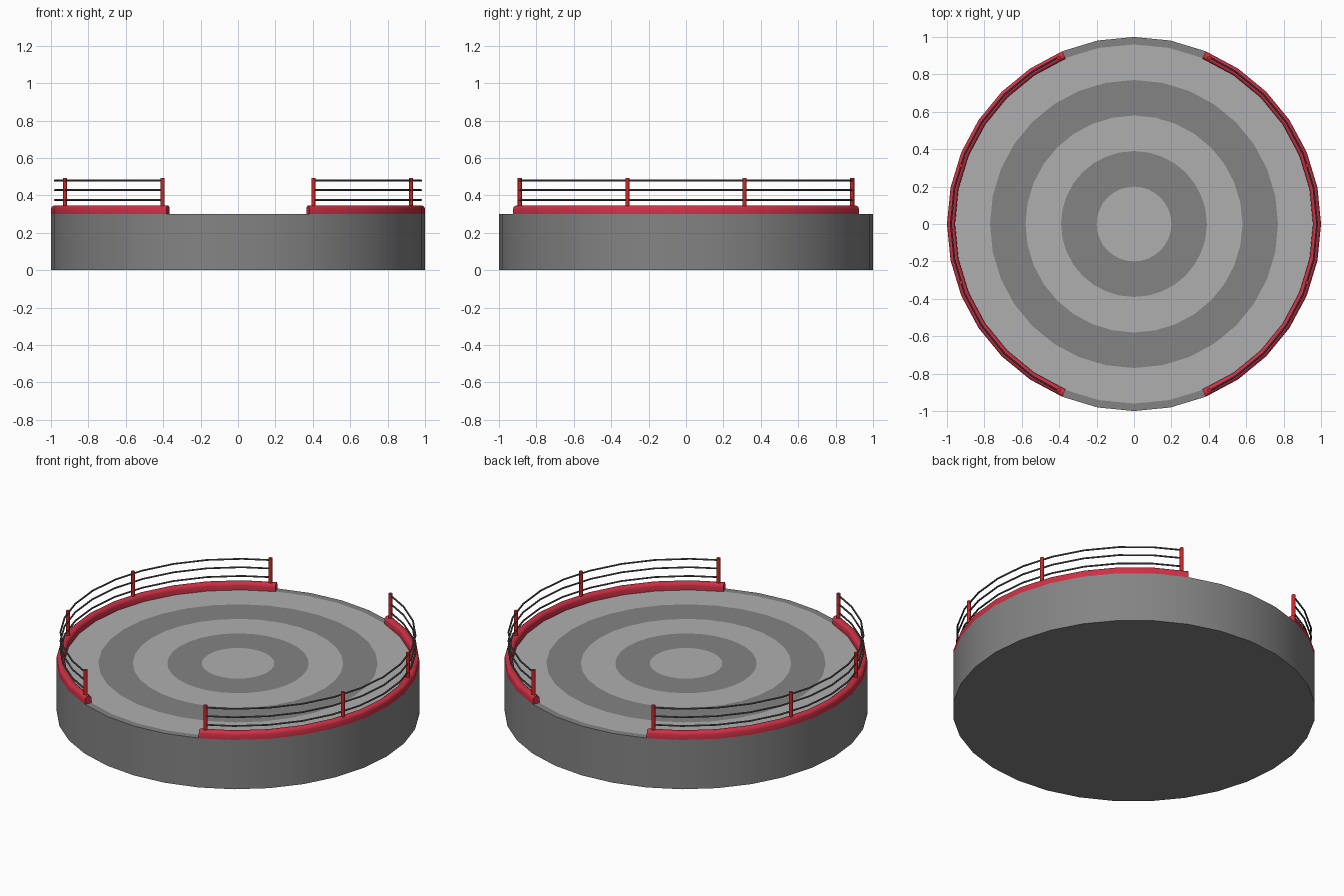
import bpy, bmesh
from math import sin, cos, pi, radians

if "Cube" in bpy.data.objects:
    bpy.data.objects.remove(bpy.data.objects["Cube"])

SIDES = 32
STEP = 2 * pi / SIDES


def material(name, rgb):
    m = bpy.data.materials.new(name)
    m.diffuse_color = (*rgb, 1)
    m.use_nodes = True
    m.node_tree.nodes["Principled BSDF"].inputs["Base Color"].default_value = m.diffuse_color
    return m


dark = material("dark_grey", (0.23, 0.23, 0.23))
light = material("light_grey", (0.43, 0.43, 0.43))
red = material("padding_red", (0.62, 0.03, 0.06))
post_red = material("post_red", (0.60, 0.02, 0.02))
cable = material("cable_grey", (0.10, 0.10, 0.10))


def finish(name, bm, mats, angle=40):
    bmesh.ops.recalc_face_normals(bm, faces=bm.faces)
    me = bpy.data.meshes.new(name)
    bm.to_mesh(me)
    bm.free()
    ob = bpy.data.objects.new(name, me)
    bpy.context.collection.objects.link(ob)
    for m in mats:
        me.materials.append(m)
    bpy.ops.object.select_all(action='DESELECT')
    ob.select_set(True)
    bpy.context.view_layer.objects.active = ob
    bpy.ops.object.shade_smooth_by_angle(angle=radians(angle))
    return ob


def sweep(name, profile, angles, mat):
    """Sweep a closed (radius, z) profile around z through the given angles."""
    bm = bmesh.new()
    rings = [[bm.verts.new((r * cos(a), r * sin(a), z)) for r, z in profile] for a in angles]
    n = len(profile)
    for p, q in zip(rings, rings[1:]):
        for i in range(n):
            j = (i + 1) % n
            bm.faces.new((p[i], p[j], q[j], q[i]))
    bm.faces.new(rings[0])
    bm.faces.new(rings[-1])
    return finish(name, bm, [mat])


# Platform drum with concentric coloured bands on its top face
bm = bmesh.new()
levels = [(1, 0), (1, 0.3), (0.96, 0.3), (0.77, 0.3), (0.58, 0.3), (0.39, 0.3), (0.2, 0.3)]
rings = [[bm.verts.new((r * cos(i * STEP), r * sin(i * STEP), z)) for i in range(SIDES)]
         for r, z in levels]
bm.faces.new(rings[0])
for k, (p, q) in enumerate(zip(rings, rings[1:])):
    for i in range(SIDES):
        j = (i + 1) % SIDES
        f = bm.faces.new((p[i], p[j], q[j], q[i]))
        f.material_index = 1 if k in (2, 4) else 0
bm.faces.new(rings[-1]).material_index = 1
finish("platform", bm, [dark, light])

POST_R = 0.976
END = radians(65.6)
pad = [(0.957, 0.298), (1.0, 0.298), (1.0, 0.328), (0.996, 0.339), (0.987, 0.345),
       (0.970, 0.345), (0.961, 0.339), (0.957, 0.328)]

for side, base in (("right", 0), ("left", pi)):
    # Red padded kerb
    sweep(f"{side}_kerb", pad, [base + i * STEP for i in range(-6, 7)], red)

    # Three thin rails following the kerb
    inner = [base + i * STEP for i in range(-5, 6)]
    path = [base - END] + inner + [base + END]
    for n, z in enumerate((0.375, 0.428, 0.479)):
        circle = [(0.979 + 0.005 * cos(t * pi / 4), z + 0.005 * sin(t * pi / 4)) for t in range(8)]
        sweep(f"{side}_rail_{n + 1}", circle, path, cable)

    # Four upright posts
    for n, deg in enumerate((-65.6, -18.7, 18.7, 65.6)):
        a = base + radians(deg)
        bm = bmesh.new()
        bmesh.ops.create_cone(bm, cap_ends=True, segments=12, radius1=0.011, radius2=0.011, depth=0.17)
        bmesh.ops.translate(bm, verts=bm.verts, vec=(POST_R * cos(a), POST_R * sin(a), 0.408))
        finish(f"{side}_post_{n + 1}", bm, [post_red])
